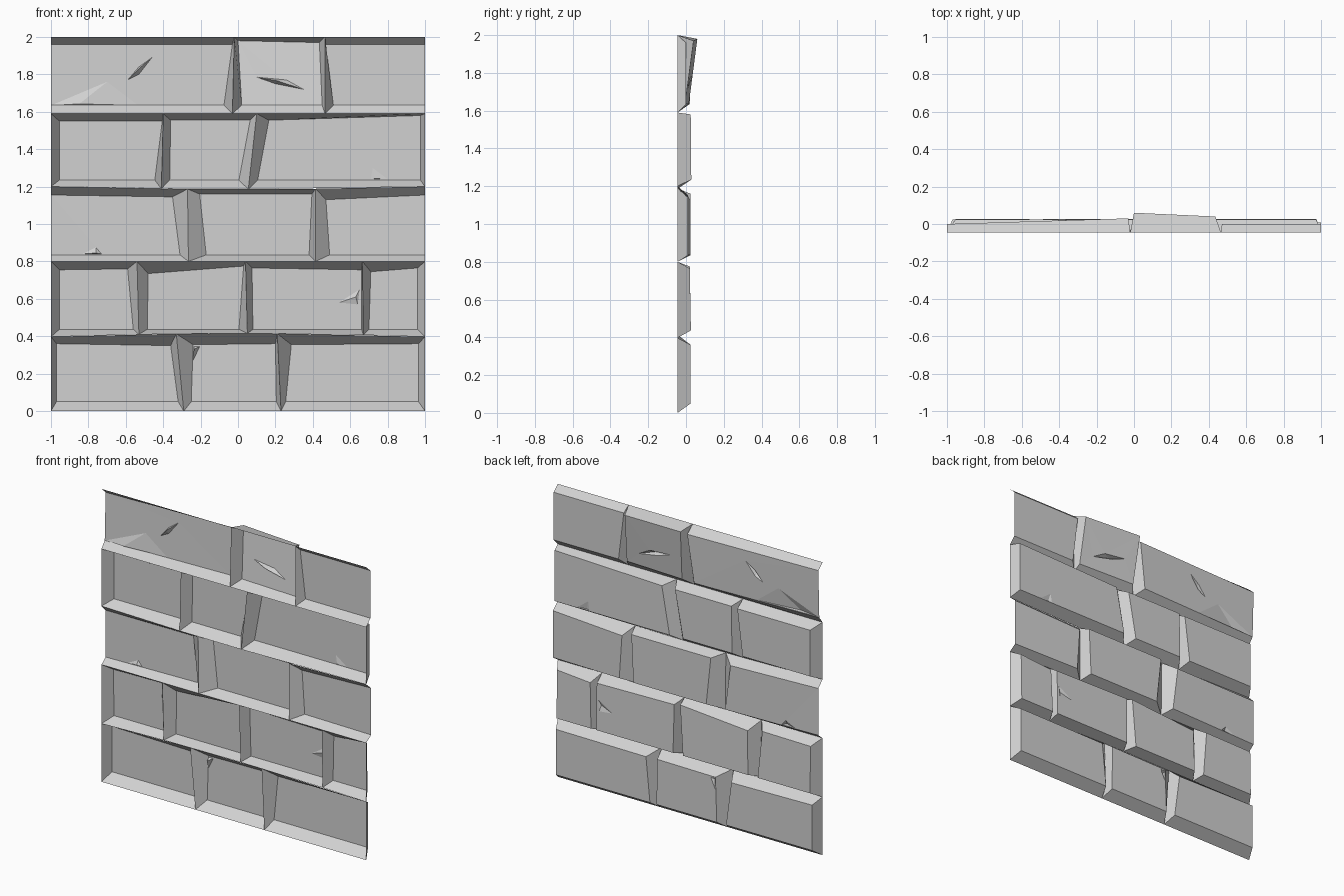
import bpy
import bmesh
from mathutils import Vector

if "Cube" in bpy.data.objects:
    bpy.data.objects.remove(bpy.data.objects["Cube"])

stone = bpy.data.materials.new("grey_stone")
stone.use_nodes = True
colour = (0.64, 0.64, 0.64, 1)
stone.diffuse_color = colour
stone.node_tree.nodes["Principled BSDF"].inputs["Base Color"].default_value = colour

GROOVE = -0.045

# Mortar lines between courses: height at the ends and bow towards the middle
SEAMS = [(0, 0), (.397, .018), (.8, 0), (1.2, -.014), (1.59, 0), (2, 0)]


def mix(a, b, t):
    return a + (b - a) * t


def groove_point(seam, x):
    height, bow = SEAMS[seam]
    return Vector((x, GROOVE, height + bow * (1 - x * x)))


def add_dent(bm, corners, ring, apex, depth):
    """Sink a pointed chip into a brick face; return the edges of its rim."""
    bl, br, tr, tl = corners

    def on_face(x, z):
        u = (x - bl.x) / (br.x - bl.x)
        v = (z - bl.z) / (tl.z - bl.z)
        return Vector((x, mix(mix(bl.y, br.y, u), mix(tl.y, tr.y, u), v), z))

    rim = [bm.verts.new(on_face(x, z)) for x, z in ring]
    tip = bm.verts.new(on_face(*apex) - Vector((0, depth, 0)))
    for a, b in zip(rim, rim[1:] + rim[:1]):
        bm.faces.new((a, b, tip))
    return [bm.edges.get((a, b)) for a, b in zip(rim, rim[1:] + rim[:1])]


def add_brick(bm, outer, inner, open_sides, dents):
    """Bevelled border from the grooves up to a flat face with optional chips."""
    low = [bm.verts.new(p) for p in outer]
    high = [bm.verts.new(p) for p in inner]
    for i in range(4):
        j = (i + 1) % 4
        if i not in open_sides:
            bm.faces.new((low[i], low[j], high[j], high[i]))
    if not dents:
        bm.faces.new(high)
        return
    edges = []
    for i in range(4):
        pair = (high[i], high[(i + 1) % 4])
        edges.append(bm.edges.get(pair) or bm.edges.new(pair))
    for dent in dents:
        edges += add_dent(bm, inner, *dent)
    bmesh.ops.triangle_fill(bm, edges=edges, use_beauty=True, normal=(0, 1, 0))


def course(name, seam, bottom_z, tops, joints, ends, depths, dents):
    """Row of bricks. A joint is (groove, left brick edge, right brick edge),
    each given as x at the bottom and x at the top. Depths are the left and
    right of a face at its top, and how far its foot leans back."""
    bm = bmesh.new()
    left, right = ends
    stops = [((-1, -1), None, (left - 1, left - 1))]
    stops += joints
    stops += [((1, 1), (1 - right, 1 - right), None)]
    for i, (a, b) in enumerate(zip(stops, stops[1:])):
        (ga, _, ia), (gb, ib, _) = a, b
        ya, yb, lean = depths[i]
        ta, tb = tops[i]
        outer = [groove_point(seam, ga[0]), groove_point(seam, gb[0]),
                 groove_point(seam + 1, gb[1]), groove_point(seam + 1, ga[1])]
        inner = [Vector((ia[0], ya - lean, bottom_z)), Vector((ib[0], yb - lean, bottom_z)),
                 Vector((ib[1], yb, tb)), Vector((ia[1], ya, ta))]
        open_sides = set()
        if i == 0 and left == 0:
            open_sides.add(3)
        if i == len(stops) - 2 and right == 0:
            open_sides.add(1)
        add_brick(bm, outer, inner, open_sides, dents.get(i))
    # weld shared grooves and face everything towards the brick side
    bmesh.ops.remove_doubles(bm, verts=bm.verts, dist=0.0005)
    bm.normal_update()
    bmesh.ops.reverse_faces(bm, faces=[f for f in bm.faces if f.normal.y < 0])
    mesh = bpy.data.meshes.new(name)
    bm.to_mesh(mesh)
    bm.free()
    mesh.materials.append(stone)
    bpy.context.collection.objects.link(bpy.data.objects.new(name, mesh))


# Top course: uneven depth, two gouges and a broken lower corner
course("top_course", 4, 1.635, [(1.96, 1.96), (1.98, 1.97), (1.96, 1.96)],
       [((-.03, -.02), (-.075, -.03), (.02, 0)),
        ((.465, .465), (.45, .435), (.51, .47))],
       (0, 0), [(0, .03, .01), (.06, .04, .045), (0, 0, 0)],
       {0: [([(-.59, 1.77), (-.53, 1.8), (-.46, 1.89), (-.53, 1.84)], (-.53, 1.83), .03),
            ([(-.99, 1.638), (-.54, 1.638), (-.7, 1.76)], (-.85, 1.641), .02)],
        1: [([(.1, 1.785), (.2, 1.75), (.35, 1.72), (.26, 1.77)], (.21, 1.765), .03)]})

# Upper course: slanted joint on the right
course("upper_course", 3, 1.235, [(1.55, 1.55), (1.555, 1.555), (1.555, 1.58)],
       [((-.41, -.4), (-.445, -.405), (-.365, -.36)),
        ((.055, .1), (.005, .065), (.105, .165))],
       (.045, .025), [(.025, .025, 0), (.025, .025, 0), (.025, .025, -.003)],
       {2: [([(.71, 1.24), (.8, 1.24), (.72, 1.3)], (.735, 1.243), .008)]})

# Middle course: runs straight through both ends
course("middle_course", 2, .835, [(1.155, 1.145), (1.16, 1.16), (1.13, 1.155)],
       [((-.265, -.27), (-.31, -.35), (-.17, -.205)),
        ((.415, .415), (.38, .395), (.49, .47))],
       (0, 0), [(0, .02, 0), (.025, .025, 0), (.02, .008, 0)],
       {0: [([(-.83, .84), (-.73, .84), (-.76, .875)], (-.76, .845), .015)]})

# Lower course: four bricks with chipped edges
course("lower_course", 1, .437, [(.755, .76), (.735, .775), (.765, .755), (.745, .765)],
       [((-.53, -.54), (-.56, -.59), (-.485, -.48)),
        ((.05, .04), (.005, .03), (.08, .075)),
        ((.67, .665), (.66, .66), (.70, .71))],
       (.045, .04), [(.02, .02, -.006)] * 4,
       {2: [([(.54, .58), (.64, .57), (.65, .65)], (.63, .61), .01)]})

# Bottom course: broken corner beside the first joint
course("bottom_course", 0, .05, [(.36, .35), (.355, .36), (.355, .36)],
       [((-.29, -.33), (-.32, -.36), (-.25, -.24)),
        ((.23, .21), (.205, .2), (.255, .285))],
       (.03, .035), [(.025, .025, 0)] * 3,
       {1: [([(-.24, .27), (-.205, .345), (-.235, .345)], (-.236, .33), .025)]})
